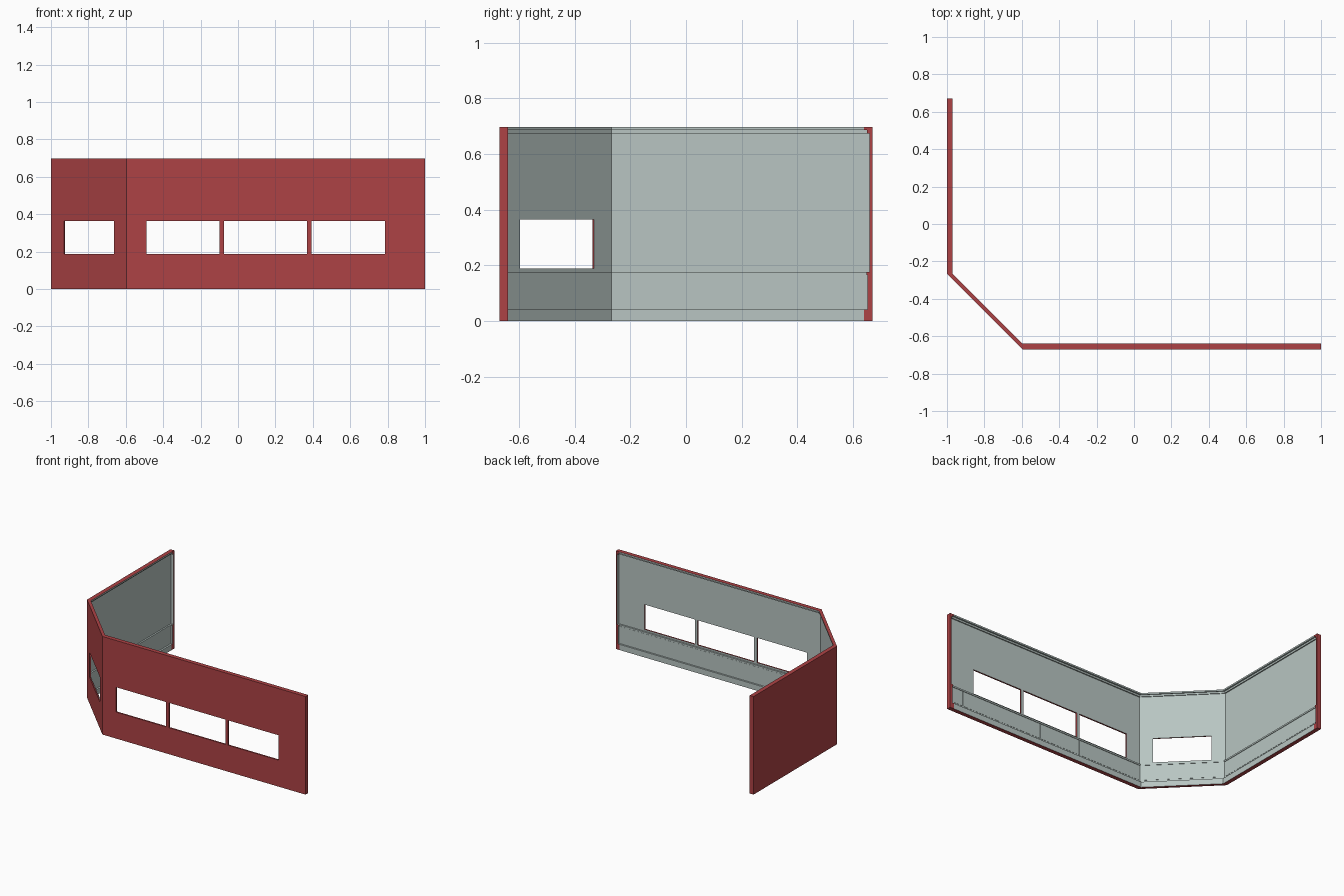
import bpy, bmesh
from mathutils import Matrix, Vector

if "Cube" in bpy.data.objects:
    bpy.data.objects.remove(bpy.data.objects["Cube"])

H, T = 0.697, 0.03


def material(name, color):
    m = bpy.data.materials.new(name)
    m.diffuse_color = (*color, 1)
    m.use_nodes = True
    m.node_tree.nodes["Principled BSDF"].inputs["Base Color"].default_value = m.diffuse_color
    return m


RED = material("red_exterior", (0.42, 0.055, 0.06))
GREY = material("pale_interior", (0.48, 0.56, 0.54))


def new_object(name, bm, mats):
    me = bpy.data.meshes.new(name)
    bm.to_mesh(me)
    bm.free()
    for m in mats:
        me.materials.append(m)
    ob = bpy.data.objects.new(name, me)
    bpy.context.collection.objects.link(ob)
    return ob


def add_box(bm, center, size, angle_dir=(1, 0)):
    """Box whose local x axis follows angle_dir in plan."""
    d = Vector((*angle_dir, 0))
    rot = d.to_track_quat('X', 'Z').to_matrix().to_4x4()
    bmesh.ops.create_cube(bm, size=1, matrix=Matrix.Translation(center) @ rot @ Matrix.Diagonal((*size, 1)))


# Wall cross-section as (depth inward, z): outer face, cornice, wall, rail, wainscot, skirting
profile = [(0, 0), (0, H), (T, H), (T, 0.686), (0.019, 0.686), (0.019, 0.674),
           (0.011, 0.674), (0.011, 0.176), (0.022, 0.176), (0.022, 0.165),
           (0.018, 0.165), (0.018, 0.04), (T, 0.04), (T, 0)]

# Plan stations: end return, mitre, two bends, mitre, end return
stations = [
    lambda d: (-1 + T, 0.67 - d),
    lambda d: (-1 + d, 0.67 - d),
    lambda d: (-1 + d, -0.267),
    lambda d: (-0.597, -0.67 + d),
    lambda d: (1 - d, -0.67 + d),
    lambda d: (1 - d, -0.67 + T),
]

# Continuous wall shell
bm = bmesh.new()
rings = [[bm.verts.new((*s(d), z)) for d, z in profile] for s in stations]
n = len(profile)
for a, b in zip(rings, rings[1:]):
    for i in range(n):
        j = (i + 1) % n
        f = bm.faces.new((a[i], a[j], b[j], b[i]))
        f.material_index = 0 if i in (0, 1, n - 1) else 1
bm.faces.new(rings[0])
bm.faces.new(rings[-1])
bmesh.ops.remove_doubles(bm, verts=bm.verts, dist=1e-5)
bmesh.ops.recalc_face_normals(bm, faces=bm.faces)
wall = new_object("wall", bm, [RED, GREY])

# Window cutters: three in the front wall, one in the angled wall
bm = bmesh.new()
z0, z1 = 0.188, 0.365
zc, zh = (z0 + z1) / 2, z1 - z0
for x0, x1 in [(-0.49, -0.098), (-0.075, 0.37), (0.392, 0.787)]:
    add_box(bm, ((x0 + x1) / 2, -0.67, zc), (x1 - x0, 0.1, zh))
add_box(bm, (-0.7975, -0.4695, zc), (0.377, 0.1, zh), (1, -1))
cutter = new_object("window_cutter", bm, [RED])
cutter.hide_render = True
mod = wall.modifiers.new("windows", 'BOOLEAN')
mod.operation, mod.solver, mod.object = 'DIFFERENCE', 'EXACT', cutter
deps = bpy.context.evaluated_depsgraph_get()
cut_mesh = bpy.data.meshes.new_from_object(wall.evaluated_get(deps))
wall.modifiers.clear()
wall.data = cut_mesh
bpy.data.objects.remove(cutter)


# Shallow wainscot panels, split by narrow seams
def panels(name, start, end, cuts):
    p, q = Vector(start), Vector(end)
    d = (q - p).normalized()
    bm = bmesh.new()
    for a, b in zip(cuts, cuts[1:]):
        c = p.lerp(q, (a + b) / 2)
        add_box(bm, (c.x, c.y, 0.109), ((q - p).length * (b - a) - 0.003, 0.003, 0.108), d)
    new_object(name, bm, [GREY])


panels("side_panels", (-0.982, -0.267), (-0.982, 0.652), [0.003, 0.29, 0.646, 0.997])
panels("angled_panels", (-0.982, -0.267), (-0.597, -0.652), [0.04, 0.65, 0.99])
panels("front_panels", (-0.597, -0.652), (0.982, -0.652), [0.004, 0.118, 0.323, 0.529, 0.735, 0.94, 0.998])
